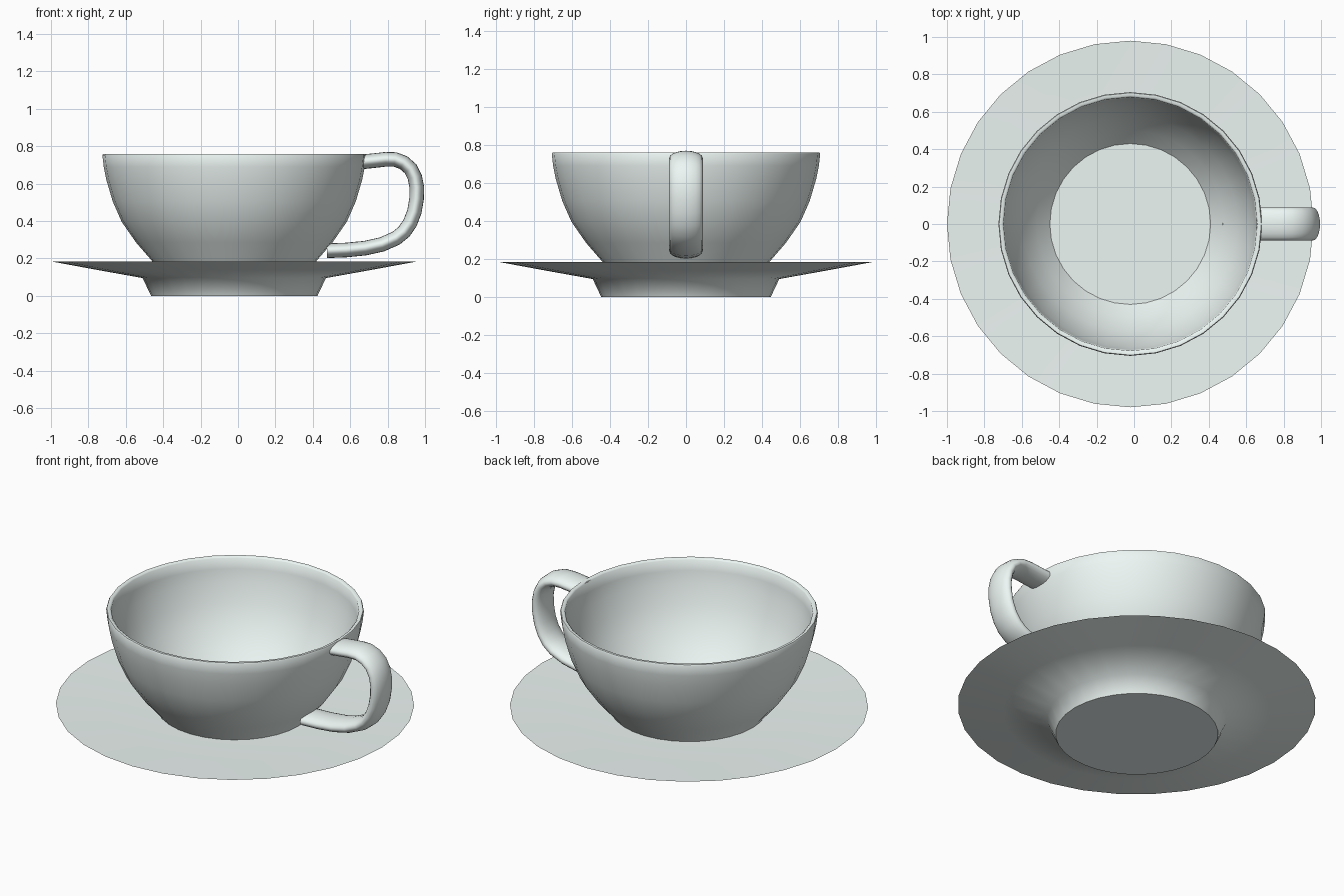
import bpy, bmesh, math
from mathutils import Vector

if "Cube" in bpy.data.objects:
    bpy.data.objects.remove(bpy.data.objects["Cube"])

CX = -0.02   # axis of the cup and saucer
SEG = 32

# Pale green-white glaze
glaze = bpy.data.materials.new("glaze")
glaze.diffuse_color = (0.85, 0.93, 0.91, 1)
glaze.use_nodes = True
glaze.node_tree.nodes["Principled BSDF"].inputs["Base Color"].default_value = glaze.diffuse_color


def finish(name, bm, angle):
    bmesh.ops.recalc_face_normals(bm, faces=bm.faces)
    me = bpy.data.meshes.new(name)
    bm.to_mesh(me)
    bm.free()
    me.materials.append(glaze)
    ob = bpy.data.objects.new(name, me)
    bpy.context.collection.objects.link(ob)
    bpy.ops.object.select_all(action='DESELECT')
    ob.select_set(True)
    bpy.context.view_layer.objects.active = ob
    bpy.ops.object.shade_smooth_by_angle(angle=math.radians(angle))
    return ob


def skin(bm, rings):
    """Join rings of vertices with quads and cap both ends."""
    for a, b in zip(rings, rings[1:]):
        n = len(a)
        for i in range(n):
            j = (i + 1) % n
            bm.faces.new((a[i], a[j], b[j], b[i]))
    bm.faces.new(rings[0])
    bm.faces.new(rings[-1])


def lathe(name, profile, angle):
    bm = bmesh.new()
    rings = []
    for r, z in profile:
        rings.append([bm.verts.new((CX + r * math.cos(math.tau * i / SEG),
                                    r * math.sin(math.tau * i / SEG), z))
                      for i in range(SEG)])
    skin(bm, rings)
    return finish(name, bm, angle)


# Saucer: barely dished top, shallow flange, tapered solid foot
lathe("saucer", [(0.445, 0), (0.49, 0.095), (0.73, 0.138), (0.98, 0.184),
                 (0.73, 0.176), (0.45, 0.168)], 62)

# Cup: outer wall, rounded rim, inner wall and sharp-edged floor
lathe("cup", [(0.425, 0.165), (0.44, 0.187), (0.525, 0.285), (0.602, 0.396),
              (0.65, 0.505), (0.684, 0.62), (0.698, 0.69), (0.705, 0.752),
              (0.701, 0.759), (0.686, 0.759), (0.678, 0.752), (0.672, 0.69),
              (0.657, 0.62), (0.624, 0.505), (0.575, 0.396), (0.50, 0.285),
              (0.43, 0.207)], 45)

# Handle: flattened oval swept along a path in the x-z plane
path = [(0.66, 0.716), (0.72, 0.722), (0.79, 0.730), (0.84, 0.729),
        (0.885, 0.712), (0.922, 0.68), (0.945, 0.635), (0.956, 0.58),
        (0.955, 0.52), (0.943, 0.45), (0.92, 0.39), (0.888, 0.343),
        (0.845, 0.308), (0.77, 0.275), (0.68, 0.255), (0.58, 0.245),
        (0.475, 0.241)]
pts = [Vector((x, 0, z)) for x, z in path]
bm = bmesh.new()
rings = []
for k, p in enumerate(pts):
    t = (pts[min(k + 1, len(pts) - 1)] - pts[max(k - 1, 0)]).normalized()
    side = Vector((-t.z, 0, t.x))
    rings.append([bm.verts.new(p + side * 0.039 * math.sin(a)
                               + Vector((0, 0.088 * math.cos(a), 0)))
                  for a in (math.tau * i / 20 for i in range(20))])
skin(bm, rings)
finish("handle", bm, 70)
